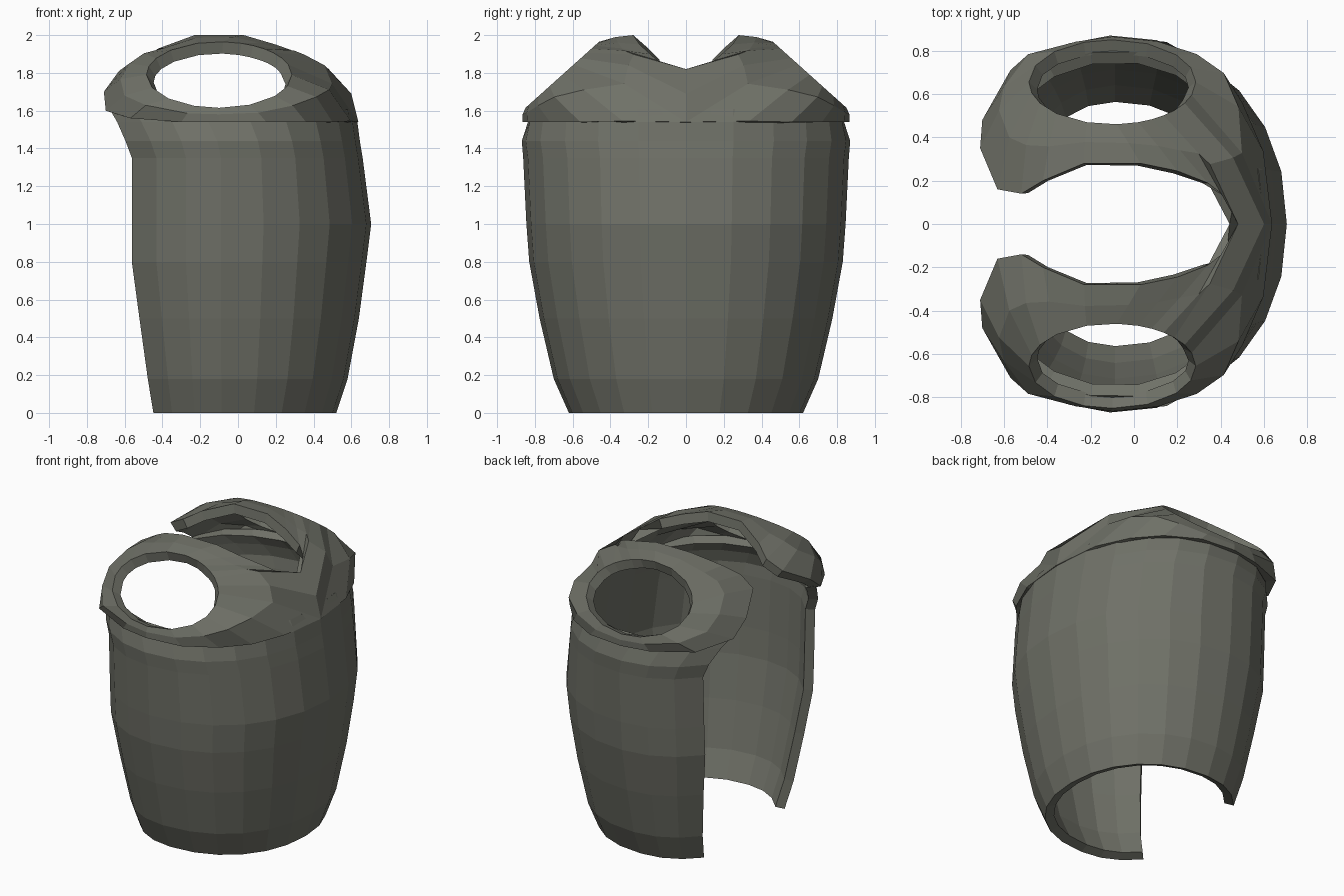
import bpy
from math import sin, cos, radians, copysign
from mathutils import Vector

if "Cube" in bpy.data.objects:
    bpy.data.objects.remove(bpy.data.objects["Cube"], do_unlink=True)

cloth = bpy.data.materials.new("olive_grey_cloth")
cloth.use_nodes = True
colour = (0.16, 0.165, 0.137, 1)
cloth.diffuse_color = colour
shader = cloth.node_tree.nodes["Principled BSDF"]
shader.inputs["Base Color"].default_value = colour
shader.inputs["Roughness"].default_value = 0.9


def shell(name, rows, closed, mirrored, thickness):
    """Skin rows of points into a flat-shaded sheet and thicken it inwards."""
    n = len(rows[0])
    verts = [p for row in rows for p in row]
    faces = []
    for r in range(len(rows) - 1):
        for i in range(n if closed else n - 1):
            j = (i + 1) % n
            faces.append((r * n + i, r * n + j, (r + 1) * n + j, (r + 1) * n + i))
    mesh = bpy.data.meshes.new(name)
    mesh.from_pydata(verts, [], faces)
    mesh.materials.append(cloth)
    obj = bpy.data.objects.new(name, mesh)
    bpy.context.collection.objects.link(obj)
    if mirrored:
        mod = obj.modifiers.new("mirror", "MIRROR")
        mod.use_axis = (False, True, False)
        mod.merge_threshold = 0.002
    mod = obj.modifiers.new("thickness", "SOLIDIFY")
    mod.thickness = thickness
    mod.offset = -1
    return obj


def squarish(v):
    """Push an ellipse slightly towards a rounded box."""
    return copysign(abs(v) ** 0.93, v)


# Body: open C-shaped wall
# Each level is height, right, half depth, left radius, opening angle
CENTRE = -0.08
SEGMENTS = 18
levels = [
    (0.0, 0.52, 0.62, 0.50, 136),
    (0.18, 0.58, 0.70, 0.54, 136),
    (0.5, 0.64, 0.775, 0.60, 136),
    (0.8, 0.68, 0.83, 0.655, 136),
    (1.0, 0.705, 0.845, 0.655, 136),
    (1.35, 0.66, 0.862, 0.655, 136),
    (1.44, 0.645, 0.87, 0.68, 138),
    (1.54, 0.632, 0.84, 0.69, 143),
    (1.61, 0.60, 0.80, 0.70, 148),
]
rows = []
for z, right, depth, left, opening in levels:
    row = []
    for i in range(SEGMENTS + 1):
        a = radians(opening * (2 * i / SEGMENTS - 1))
        radius = right - CENTRE if cos(a) > 0 else left
        row.append((CENTRE + radius * squarish(cos(a)), depth * squarish(sin(a)), z))
    rows.append(row)
shell("body_wall", rows, False, False, 0.062)

# Shoulder: border points keyed by their direction around the arm opening
border = [
    (0, 0.597, 0.335, 1.545), (18, 0.637, 0, 1.54),
    (30, 0.60, 0, 1.69), (42, 0.48, 0, 1.82),
    (52, 0.43, 0.12, 1.84), (62, 0.34, 0.19, 1.90),
    (72, 0.20, 0.245, 1.95), (87, 0.03, 0.28, 2.0),
    (108, -0.23, 0.28, 2.0), (132, -0.42, 0.20, 1.93),
    (150, -0.52, 0.14, 1.87), (165, -0.63, 0.16, 1.81),
    (180, -0.71, 0.35, 1.70), (203, -0.70, 0.48, 1.60),
    (226, -0.57, 0.71, 1.56), (250, -0.30, 0.83, 1.54),
    (270, -0.10, 0.865, 1.54), (295, 0.15, 0.84, 1.54),
    (320, 0.36, 0.72, 1.54), (340, 0.50, 0.56, 1.54),
]
hole, middle, edge = [], [], []
for angle, x, y, z in border:
    a = radians(angle)
    inner = Vector((-0.1 + 0.385 * cos(a), 0.655 - 0.195 * sin(a), 1.79 + 0.175 * sin(a)))
    outer = Vector((x, y, z))
    mid = (inner + outer) / 2
    # Round the cloth out between the arm opening and the border
    if angle < 35 or angle > 330:
        bulge = 0.075
    elif angle < 60 or 140 < angle < 230 or angle > 310:
        bulge = 0.04
    else:
        bulge = 0.008
    mid += Vector((mid.x, mid.y, mid.z - 1.2)).normalized() * bulge
    mid.z = min(mid.z, 2.0)
    hole.append(inner)
    middle.append(mid)
    edge.append(outer)
# Ring order keeps the surface facing outwards
shell("shoulder_yoke", [edge[::-1], middle[::-1], hole[::-1]], True, True, 0.065)
